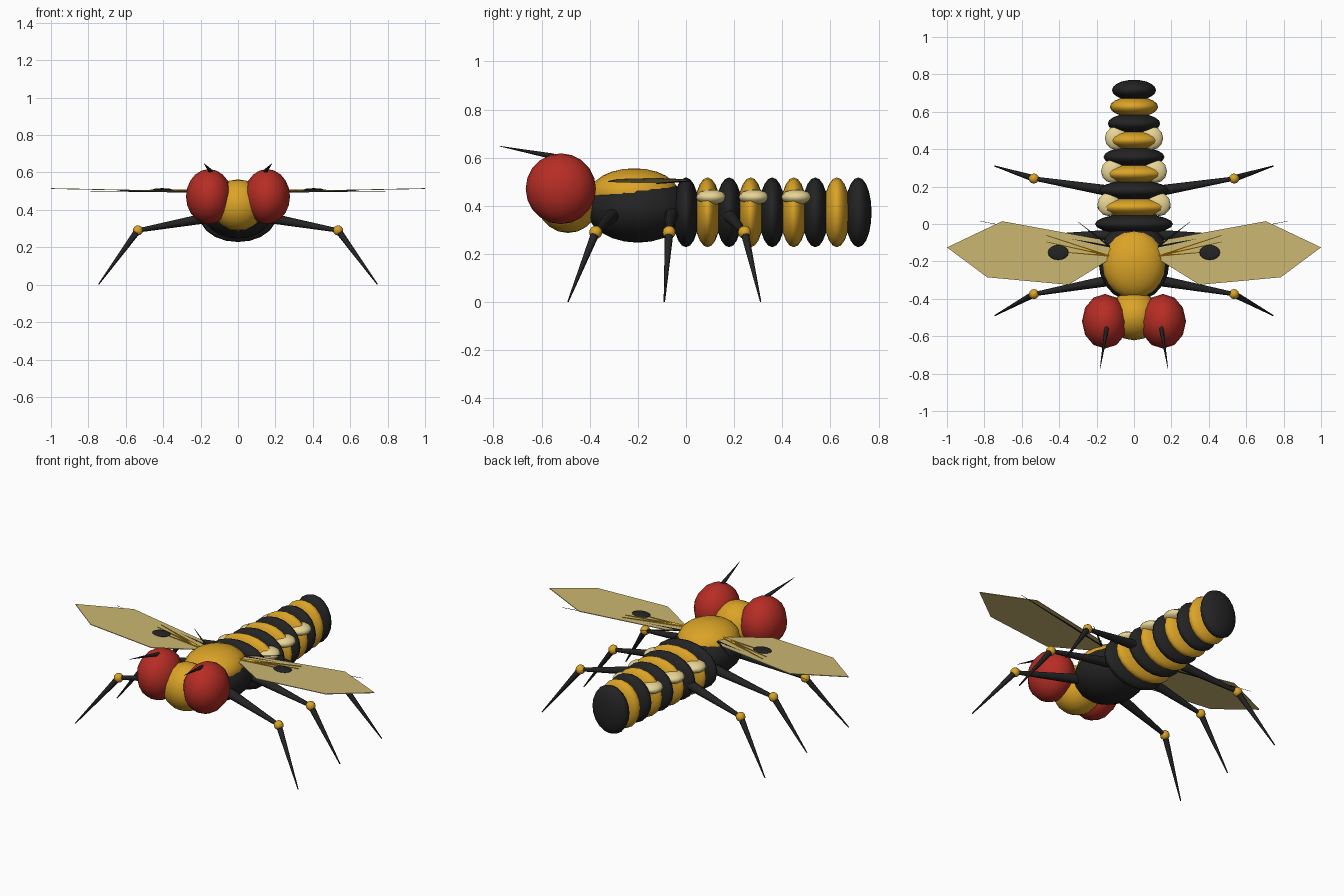
import bpy, bmesh, math
from mathutils import Vector

if "Cube" in bpy.data.objects:
    bpy.data.objects.remove(bpy.data.objects["Cube"])


def material(name, rgb):
    m = bpy.data.materials.new(name)
    m.diffuse_color = (*rgb, 1)
    m.use_nodes = True
    m.node_tree.nodes["Principled BSDF"].inputs["Base Color"].default_value = m.diffuse_color
    return m


GOLD = material("gold", (0.71, 0.37, 0.02))
BLACK = material("black", (0.017, 0.017, 0.018))
RED = material("red", (0.47, 0.026, 0.018))
CREAM = material("cream", (0.80, 0.66, 0.30))
WING = material("wing_tan", (0.60, 0.48, 0.17))


def finish(ob, name, mat, smooth=True):
    ob.name = name
    ob.data.materials.append(mat)
    if smooth:
        bpy.ops.object.shade_smooth_by_angle(angle=math.radians(50))
    return ob


def ball(name, loc, radii, mat, seg=16, rings=10, rot=(0, 0, 0)):
    bpy.ops.mesh.primitive_uv_sphere_add(segments=seg, ring_count=rings, location=loc, rotation=rot)
    ob = bpy.context.object
    ob.scale = radii
    return finish(ob, name, mat)


def rod(name, a, b, r1, r2, mat, sides=8):
    a, b = Vector(a), Vector(b)
    d = b - a
    bpy.ops.mesh.primitive_cone_add(vertices=sides, radius1=r1, radius2=r2, depth=d.length,
                                    location=(a + b) / 2,
                                    rotation=d.to_track_quat('Z', 'Y').to_euler())
    return finish(bpy.context.object, name, mat)


# Abdomen: nine alternating flattened segments, narrowing sideways to the tail
STEP = 0.0895
for i in range(9):
    rx = 0.208 - 0.0113 * i
    # poles lie along the body axis: local z points along y
    ball(f"abdomen_segment_{i + 1}", (0, STEP * i, 0.373), (rx, 0.145, 0.055),
         GOLD if i % 2 else BLACK, 20, 10, (math.pi / 2, 0, 0))

# Thorax with gold back, and head
ball("thorax", (0, -0.2, 0.39), (0.19, 0.215, 0.143), BLACK, 20, 12)
ball("thorax_back", (0, -0.215, 0.452), (0.167, 0.185, 0.104), GOLD, 20, 12)
ball("head", (0, -0.49, 0.425), (0.14, 0.132, 0.138), GOLD)


def wing(s):
    outline = [(0.10, -0.17), (0.35, -0.325), (0.785, -0.285), (1.0, -0.125),
               (0.705, 0.015), (0.16, -0.085)]
    bm = bmesh.new()
    vs = [bm.verts.new((s * x, y, 0.492 + 0.02 * x)) for x, y in outline]
    face = bm.faces.new(vs)
    ext = bmesh.ops.extrude_face_region(bm, geom=[face])
    for v in ext["geom"]:
        if isinstance(v, bmesh.types.BMVert):
            v.co.z += 0.004
    bmesh.ops.recalc_face_normals(bm, faces=bm.faces)
    me = bpy.data.meshes.new("wing")
    bm.to_mesh(me)
    bm.free()
    ob = bpy.data.objects.new("wing", me)
    bpy.context.collection.objects.link(ob)
    finish(ob, "wing", WING, False)


# Paired parts on both sides
for s in (-1, 1):
    ball("eye", (s * 0.155, -0.52, 0.471), (0.123, 0.146, 0.147), RED, 12, 10)
    rod("antenna", (s * 0.145, -0.55, 0.605), (s * 0.182, -0.775, 0.648), 0.012, 0.001, BLACK)
    wing(s)
    ball("wing_spot", (s * 0.405, -0.152, 0.508), (0.055, 0.04, 0.008), BLACK, 16, 6)

    # Fine hairs and veins fanning out from the wing root
    for x, y in ((0.47, -0.06), (0.47, -0.095), (0.38, -0.15)):
        rod("gold_vein", (s * 0.13, -0.17, 0.502), (s * x, y, 0.507), 0.006, 0.002, GOLD, 6)
    for x, y in ((0.30, 0.012), (0.44, -0.06), (0.82, 0.015)):
        rod("dark_vein", (s * 0.13, -0.12, 0.497), (s * x, y, 0.501), 0.006, 0.001, BLACK, 6)

    # Cream side patches on the first three gold segments
    for k in range(3):
        ball("side_patch", (s * (0.135 - 0.02 * k), 0.105 + 0.177 * k, 0.436),
             (0.061, 0.063, 0.032), CREAM, 12, 8)

    # Legs: hip, knee and foot positions along the body
    for hip, knee, foot in ((-0.30, -0.375, -0.49), (-0.06, -0.07, -0.09), (0.175, 0.243, 0.31)):
        k = (s * 0.535, knee, 0.29)
        rod("upper_leg", (s * 0.12, hip, 0.365), k, 0.03, 0.011, BLACK)
        rod("lower_leg", k, (s * 0.745, foot, 0.002), 0.018, 0.003, BLACK)
        ball("knee", k, (0.027, 0.027, 0.027), GOLD, 12, 8)
